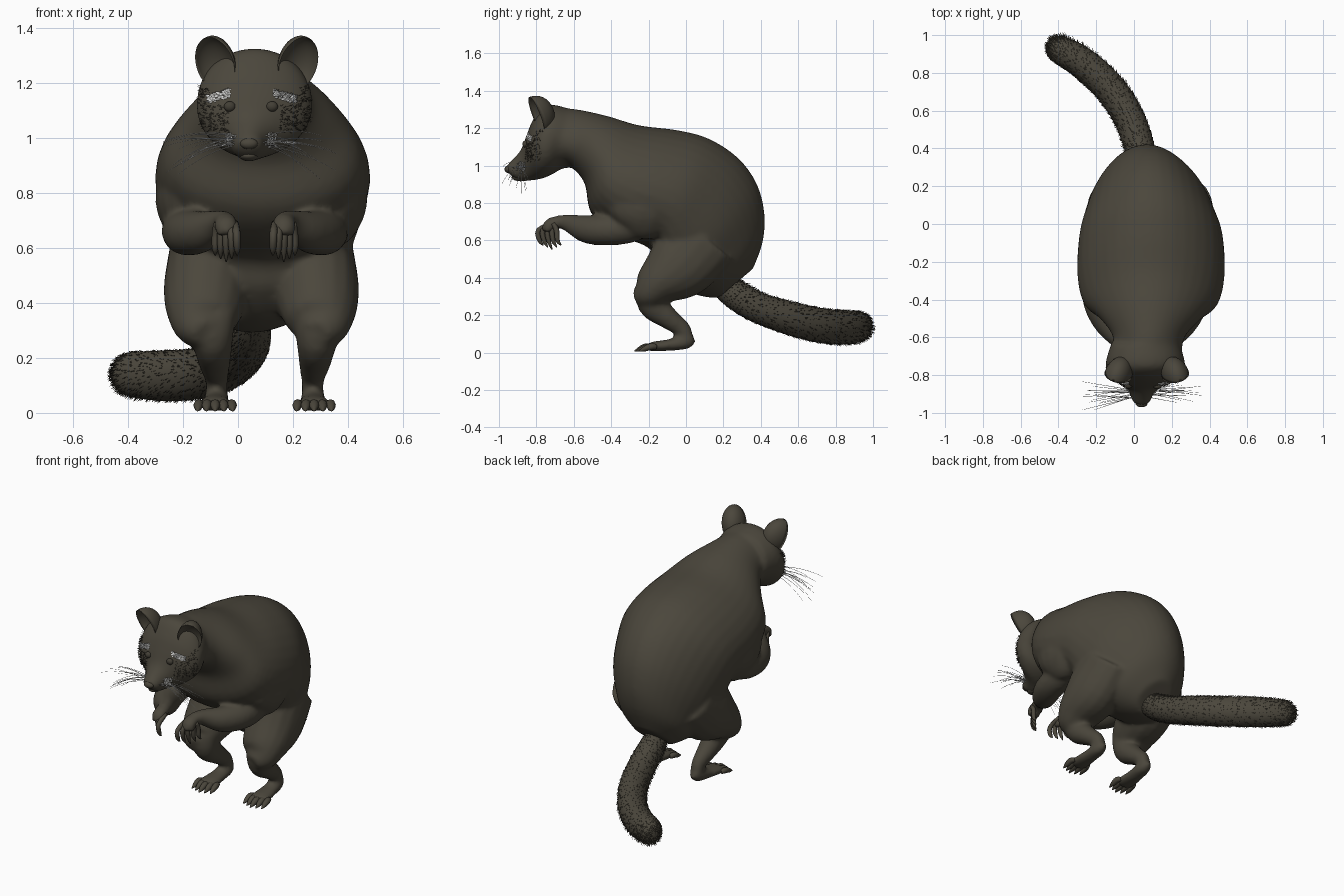
import bpy, bmesh, math, random
from mathutils import Vector, Matrix
from mathutils.bvhtree import BVHTree

random.seed(4)
if "Cube" in bpy.data.objects:
    bpy.data.objects.remove(bpy.data.objects["Cube"])
MID, LEG_MID, ARM_MID, FACE = 0.085, 0.097, 0.062, 0.06    # middle lines of the parts

def material(name, *rgb):
    m = bpy.data.materials.new(name)
    m.use_nodes = True
    m.diffuse_color = (*rgb, 1)
    m.node_tree.nodes["Principled BSDF"].inputs["Base Color"].default_value = (*rgb, 1)
    return m

COAT = material("olive_brown_coat", 0.07, 0.062, 0.045)
DARK = material("dark_fur", 0.055, 0.049, 0.036)
WHITE = material("white_whisker", 0.8, 0.8, 0.78)

def finish(name, bm, mat):
    bmesh.ops.recalc_face_normals(bm, faces=bm.faces)
    mesh = bpy.data.meshes.new(name)
    bm.to_mesh(mesh)
    bm.free()
    mesh.shade_smooth()
    mesh.materials.append(mat)
    ob = bpy.data.objects.new(name, mesh)
    bpy.context.collection.objects.link(ob)
    return ob

def spline(rows, steps):
    """Catmull-Rom interpolation of whole stations."""
    ext = [rows[0], *rows, rows[-1]]
    out = []
    for a, b, c, d in zip(ext, ext[1:], ext[2:], ext[3:]):
        for t in (k / steps for k in range(steps)):
            out.append([q + 0.5 * t * (r - p + t * (2 * p - 5 * q + 4 * r - s + t * (3 * q - p - 3 * r + s)))
                        for p, q, r, s in zip(a, b, c, d)])
    return out + [rows[-1]]

def skin(bm, rings, sides, pear=0):
    loops = []
    for c, u, v in rings:
        angles = [2 * math.pi * i / sides for i in range(sides)]
        loops.append([bm.verts.new(c + u * math.cos(a) * (1 - pear * math.sin(a)) + v * math.sin(a))
                      for a in angles])
    for a, b in zip(loops, loops[1:]):
        for i in range(sides):
            j = (i + 1) % sides
            bm.faces.new((a[i], a[j], b[j], b[i]))
    bm.faces.new(loops[0][::-1])
    bm.faces.new(loops[-1])

def profile_loft(bm, stations, pear):
    """Stations: middle x, top y z, bottom y z, half width."""
    rings = []
    for x, ty, tz, by, bz, w in spline(stations, 4):
        top, low = Vector((x, ty, tz)), Vector((x, by, bz))
        rings.append(((top + low) / 2, Vector((w, 0, 0)), (top - low) / 2))
    skin(bm, rings, 32, pear)

def tube(bm, stations, sides=16, steps=4):
    """Stations: x y z, side radius, depth radius."""
    rows = spline(stations, steps)
    pts = [Vector(r[:3]) for r in rows]
    rings = []
    for i, r in enumerate(rows):
        t = (pts[min(i + 1, len(pts) - 1)] - pts[max(i - 1, 0)]).normalized()
        u = Vector((1, 0, 0))
        u = (u - t * u.dot(t)).normalized()
        rings.append((pts[i], u * r[3], t.cross(u) * r[4]))
    skin(bm, rings, sides)

def limb(bm, side, mid, stations, **kw):
    tube(bm, [(mid + side * r[0], *r[1:]) for r in stations], **kw)

def ball(bm, centre, size):
    m = Matrix.Translation(centre) @ Matrix.Diagonal((*size, 1))
    return bmesh.ops.create_uvsphere(bm, u_segments=24, v_segments=16, radius=1, matrix=m)["verts"]

def spikes(name, roots, mat, width):
    """Fine three-sided hairs; roots hold position and hair vector."""
    bm = bmesh.new()
    for p, d in roots:
        a = d.orthogonal().normalized() * width
        b = d.normalized().cross(a)
        base = [bm.verts.new(p + q) for q in (a, b * 0.87 - a / 2, -b * 0.87 - a / 2)]
        tip = bm.verts.new(p + d)
        for i in range(3):
            bm.faces.new((base[i], base[(i + 1) % 3], tip))
    finish(name, bm, mat)

# Torso and neck
bm = bmesh.new()
profile_loft(bm, [
    (0.07, -0.70, 1.31, -0.66, 1.01, 0.18), (0.08, -0.58, 1.30, -0.60, 0.98, 0.19),
    (0.09, -0.42, 1.265, -0.54, 0.90, 0.27), (0.09, -0.25, 1.215, -0.51, 0.75, 0.355),
    (0.09, -0.05, 1.19, -0.40, 0.64, 0.385), (0.09, 0.12, 1.145, -0.20, 0.56, 0.375),
    (0.085, 0.28, 1.04, -0.15, 0.45, 0.345), (0.08, 0.38, 0.90, -0.07, 0.36, 0.305),
    (0.07, 0.42, 0.74, 0.0, 0.325, 0.255), (0.06, 0.41, 0.59, 0.09, 0.30, 0.20),
    (0.05, 0.36, 0.45, 0.17, 0.29, 0.11)], 0.18)
# Head and muzzle
profile_loft(bm, [
    (FACE, -0.64, 1.31, -0.62, 0.99, 0.18), (FACE, -0.75, 1.325, -0.67, 0.98, 0.205),
    (FACE, -0.815, 1.25, -0.71, 0.955, 0.21), (0.055, -0.85, 1.17, -0.77, 0.93, 0.175),
    (0.05, -0.88, 1.09, -0.83, 0.92, 0.095), (0.04, -0.92, 1.04, -0.88, 0.915, 0.062),
    (0.04, -0.955, 1.005, -0.915, 0.93, 0.05), (0.04, -0.965, 0.985, -0.94, 0.95, 0.025)], 0)
for s in (-1, 1):
    # Thigh, shin and foot
    limb(bm, s, MID, [(0.2, 0.1, 0.62, 0.13, 0.2), (0.2, -0.03, 0.47, 0.155, 0.19),
                      (0.21, -0.145, 0.375, 0.14, 0.13), (0.215, -0.21, 0.315, 0.105, 0.09),
                      (0.2, -0.265, 0.29, 0.05, 0.045)])
    limb(bm, s, LEG_MID, [(0.2, -0.19, 0.36, 0.1, 0.07), (0.19, -0.18, 0.26, 0.075, 0.08),
                          (0.182, -0.09, 0.18, 0.058, 0.058), (0.175, -0.02, 0.125, 0.043, 0.046),
                          (0.175, 0.0, 0.075, 0.04, 0.04)])
    limb(bm, s, LEG_MID, [(0.175, 0.035, 0.085, 0.025, 0.03), (0.175, 0.0, 0.06, 0.042, 0.042),
                          (0.178, -0.08, 0.042, 0.05, 0.032), (0.18, -0.18, 0.032, 0.062, 0.026),
                          (0.18, -0.21, 0.028, 0.04, 0.015)])
    # Upper arm blended into the flank, forearm and palm
    limb(bm, s, MID, [(0.22, -0.18, 0.95, 0.08, 0.16), (0.28, -0.23, 0.8, 0.105, 0.2),
                      (0.265, -0.25, 0.69, 0.09, 0.15), (0.25, -0.27, 0.63, 0.05, 0.07)])
    limb(bm, s, ARM_MID, [(0.265, -0.2, 0.67, 0.05, 0.05), (0.26, -0.3, 0.665, 0.08, 0.08),
                          (0.245, -0.42, 0.655, 0.085, 0.083), (0.195, -0.53, 0.66, 0.075, 0.076),
                          (0.135, -0.62, 0.69, 0.05, 0.05), (0.11, -0.68, 0.7, 0.04, 0.034),
                          (0.105, -0.73, 0.68, 0.044, 0.036), (0.105, -0.74, 0.645, 0.038, 0.03)])
body = finish("body", bm, COAT)
mod = body.modifiers.new("fuse", 'REMESH')
mod.mode, mod.voxel_size, mod.use_smooth_shade = 'VOXEL', 0.012, True
mod = body.modifiers.new("soften", 'SMOOTH')
mod.factor, mod.iterations = 0.5, 10

for s, label in ((-1, "right"), (1, "left")):
    # Toes and fingers
    toes, fingers = bmesh.new(), bmesh.new()
    for i in range(-2, 3):
        reach = 0.012 * abs(i)
        x = 0.18 + 0.026 * i
        limb(toes, s, LEG_MID, [
            (x, -0.16, 0.03, 0.014, 0.014), (x + 0.004 * i, -0.21 + reach, 0.032, 0.018, 0.018),
            (x + 0.005 * i, -0.245 + reach, 0.02, 0.015, 0.014),
            (x + 0.006 * i, -0.275 + reach, 0.008, 0.003, 0.003)], sides=8, steps=3)
        x, y = 0.105 + 0.017 * i, -0.715 + 0.024 * i
        limb(fingers, s, ARM_MID, [
            (x, -0.71, 0.69, 0.012, 0.012), (x + 0.002 * i, y - 0.025, 0.655, 0.014, 0.014),
            (x + 0.003 * i, y - 0.02, 0.6, 0.012, 0.012),
            (x + 0.003 * i, y, 0.55 + reach, 0.003, 0.003)], sides=8, steps=3)
    finish(label + "_toes", toes, COAT)
    finish(label + "_fingers", fingers, COAT)
    # Cupped ear with a deep back
    bm = bmesh.new()
    for v in ball(bm, (0, 0, 0), (0.072, 0.1, 0.108)):
        if v.co.y < 0:
            v.co.y *= -0.6
    turn = Matrix.Rotation(s * 0.3, 4, 'Z') @ Matrix.Rotation(0.4, 4, 'X') @ Matrix.Rotation(s * 0.15, 4, 'Y')
    bm.transform(Matrix.Translation((FACE + 0.008 + s * 0.152, -0.8, 1.267)) @ turn)
    finish(label + "_ear", bm, COAT)

# Nose tip and chin
bm = bmesh.new()
ball(bm, (0.04, -0.95, 0.98), (0.032, 0.02, 0.02))
ball(bm, (0.04, -0.885, 0.936), (0.035, 0.045, 0.02))
finish("nose_and_chin", bm, COAT)

# Surface lookup on the finished body
bpy.context.view_layer.update()
surface = BVHTree.FromObject(body, bpy.context.evaluated_depsgraph_get())

def front_point(x, z):
    return surface.ray_cast(Vector((x, -2, z)), Vector((0, 1, 0)))[:2]

# Eyes, cheek fur, pale brows and whisker pads
eyes, cheek, pale = bmesh.new(), [], []
for s in (-1, 1):
    ball(eyes, front_point(0.047 + s * 0.077, 1.115)[0], (0.021, 0.016, 0.019))
    for k in range(260):
        x, z = random.uniform(0.09, 0.2), random.uniform(1.02, 1.19)
        p, n = front_point(FACE + s * x, z)
        if p and p.y < -0.66 and (x > 0.16 or z < 1.12):
            cheek.append((p, (n * 0.5 + Vector((s * 0.5, 0, random.uniform(-0.6, 0.6)))) * 0.014))
    for k in range(150):
        off = random.uniform(-0.042, 0.038)
        p, n = front_point(0.05 + s * (0.118 + off), 1.15 - off * 0.3 + random.uniform(-0.014, 0.014))
        pale.append((p + n * 0.003, (n * 0.3 + Vector((s * 0.8, 0, 0.2))) * 0.016))
    for k in range(70):
        start = Vector((FACE + s, random.uniform(-0.895, -0.86), random.uniform(0.975, 1.02)))
        p, n = surface.ray_cast(start, Vector((-s, 0, 0)))[:2]
        pale.append((p + n * 0.002, (n * 0.2 + Vector((0, 0.7, -0.3))) * 0.014))
finish("eyes", eyes, DARK)
spikes("cheek_fur", cheek, DARK, 0.002)
spikes("pale_face_fur", pale, WHITE, 0.004)

# Whiskers
curve = bpy.data.curves.new("whiskers", 'CURVE')
curve.dimensions, curve.bevel_depth, curve.bevel_resolution = '3D', 0.0018, 0
for s in (-1, 1):
    for k in range(15):
        root = Vector((0.04 + s * 0.045, random.uniform(-0.92, -0.87), random.uniform(0.97, 1.01)))
        out = Vector((s * random.uniform(0.14, 0.28), random.uniform(-0.07, 0.05), random.uniform(-0.14, 0.03)))
        sp = curve.splines.new('POLY')
        sp.points.add(6)
        for i, pt in enumerate(sp.points):
            t = i / 6
            pt.co = (*(root + out * t + Vector((0, 0, 0.07 * t * (1 - t)))), 1)
            pt.radius = 1 - 0.6 * t
curve.materials.append(WHITE)
bpy.context.collection.objects.link(bpy.data.objects.new("whiskers", curve))

# Bushy tail
bm = bmesh.new()
tube(bm, [(0.05, 0.2, 0.36, 0.06, 0.07), (0.045, 0.28, 0.3, 0.075, 0.08), (0.03, 0.4, 0.235, 0.08, 0.083),
          (-0.03, 0.57, 0.18, 0.083, 0.09), (-0.13, 0.72, 0.145, 0.085, 0.093),
          (-0.27, 0.85, 0.135, 0.083, 0.092), (-0.385, 0.92, 0.14, 0.075, 0.082),
          (-0.43, 0.945, 0.142, 0.055, 0.06), (-0.45, 0.955, 0.143, 0.02, 0.02)], sides=24, steps=6)
tail = finish("tail", bm, COAT)
hairs, flow = [], Vector((-0.5, 0.75, -0.2))
for poly in tail.data.polygons:
    for k in range(2):
        a, b = (tail.data.vertices[i].co for i in random.sample(list(poly.vertices), 2))
        hairs.append((a.lerp(b, random.random()), (poly.normal * 0.5 + flow) * random.uniform(0.01, 0.02)))
spikes("tail_fur", hairs, COAT, 0.002)
